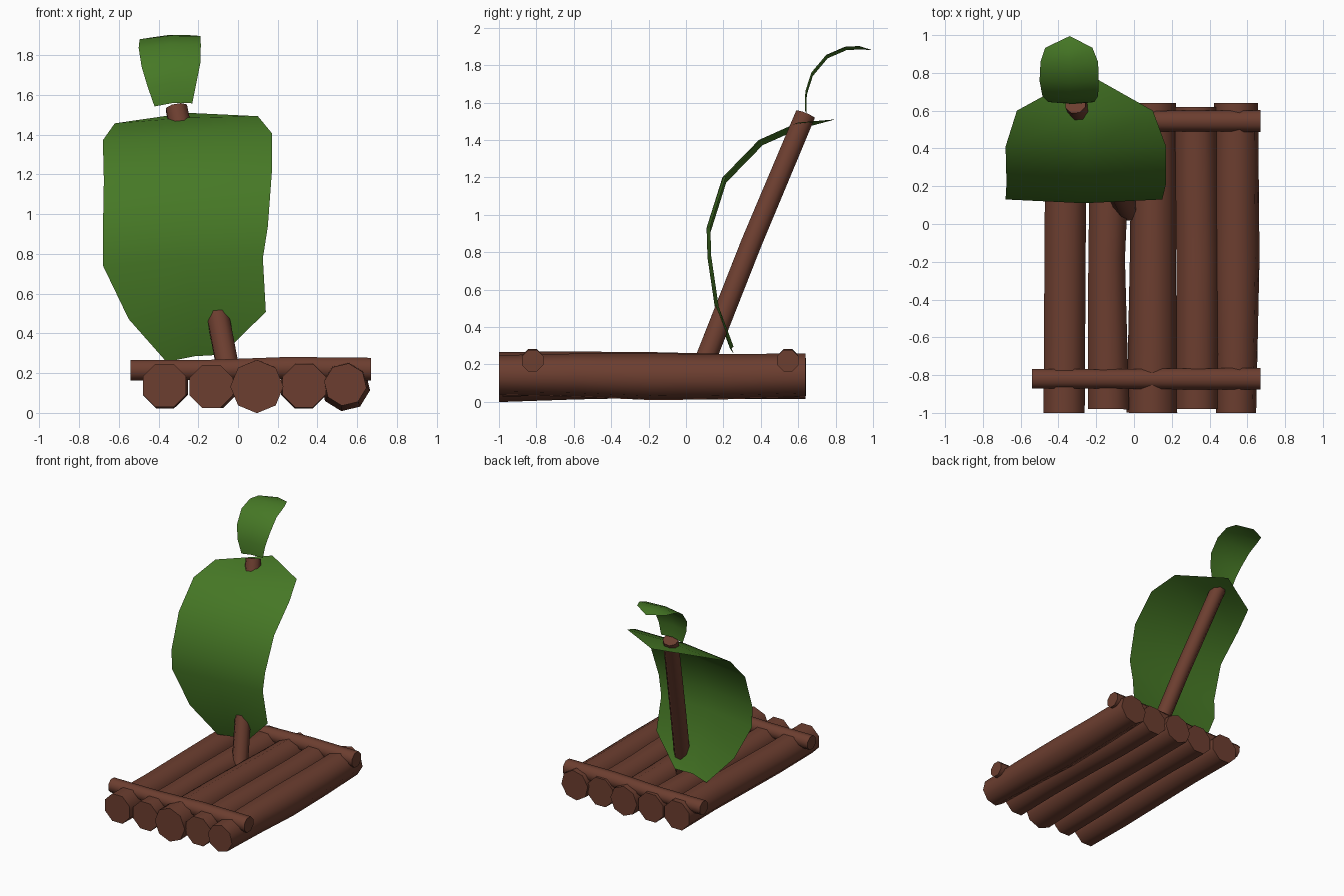
import bpy, bmesh, math
from mathutils import Vector

if "Cube" in bpy.data.objects:
    bpy.data.objects.remove(bpy.data.objects["Cube"])


def material(name, rgb):
    m = bpy.data.materials.new(name)
    m.diffuse_color = (*rgb, 1)
    m.use_nodes = True
    m.node_tree.nodes["Principled BSDF"].inputs["Base Color"].default_value = m.diffuse_color
    return m


WOOD = material("brown wood", (0.15, 0.048, 0.029))
LEAF = material("leaf green", (0.062, 0.19, 0.019))


def finish(name, bm, mat, angle):
    me = bpy.data.meshes.new(name)
    bm.to_mesh(me)
    bm.free()
    me.materials.append(mat)
    ob = bpy.data.objects.new(name, me)
    bpy.context.collection.objects.link(ob)
    bpy.ops.object.select_all(action='DESELECT')
    ob.select_set(True)
    bpy.context.view_layer.objects.active = ob
    bpy.ops.object.shade_smooth_by_angle(angle=math.radians(angle))
    return ob


def log(name, path, side, turn=0.5, sides=8):
    """Capped tube through (x, y, z, radius) stations; rings face along the log."""
    bm = bmesh.new()
    axis = (Vector(path[-1][:3]) - Vector(path[0][:3])).normalized()
    u = Vector(side)
    u = (u - axis * u.dot(axis)).normalized()
    v = axis.cross(u)
    rings = []
    for x, y, z, r in path:
        c = Vector((x, y, z))
        rings.append([bm.verts.new(c + r * (u * math.cos(a) + v * math.sin(a)))
                      for a in (2 * math.pi * (i + turn) / sides for i in range(sides))])
    for a, b in zip(rings, rings[1:]):
        for i in range(sides):
            j = (i + 1) % sides
            bm.faces.new((a[i], a[j], b[j], b[i]))
    bm.faces.new(rings[0][::-1])
    bm.faces.new(rings[-1])
    bmesh.ops.recalc_face_normals(bm, faces=bm.faces)
    return finish(name, bm, WOOD, 50)


def leaf(name, rows, tip, bow, tilt):
    """Curved sheet: rows of (left x, right x, y, z), closed by a pointed tip."""
    bm = bmesh.new()
    grid = []
    for xl, xr, y, z in rows:
        mid = (xl + xr) / 2
        grid.append([bm.verts.new((xl, y + bow, z - tilt)),
                     bm.verts.new((mid, y, z + 0.01)),
                     bm.verts.new((xr, y + bow, z + tilt))])
    for a, b in zip(grid, grid[1:]):
        for i in range(2):
            bm.faces.new((a[i], a[i + 1], b[i + 1], b[i]))
    end = bm.verts.new(tip)
    for i in range(2):
        bm.faces.new((grid[-1][i], grid[-1][i + 1], end))
    return finish(name, bm, LEAF, 60)


# Deck logs: front/back y, x at front, middle, back, radius at front, middle, back
deck = [
    (-1.00, 0.63, (-0.37, -0.365, -0.36), (0.118, 0.118, 0.118), 0.5),
    (-0.98, 0.62, (-0.135, -0.145, -0.12), (0.118, 0.105, 0.118), 0.5),
    (-1.00, 0.64, (0.095, 0.10, 0.105), (0.134, 0.122, 0.118), 0.0),
    (-0.98, 0.62, (0.333, 0.335, 0.325), (0.118, 0.12, 0.118), 0.5),
    (-1.00, 0.64, (0.54, 0.54, 0.54), (0.108, 0.126, 0.118), 0.2),
]
for n, (y0, y1, xs, rs, turn) in enumerate(deck):
    path = []
    for t in (0, 0.25, 0.5, 0.75, 1):
        k, f = (0, t * 2) if t < 0.5 else (1, t * 2 - 1)
        x = xs[k] * (1 - f) + xs[k + 1] * f
        r = rs[k] * (1 - f) + rs[k + 1] * f
        z = 0.138 - 0.006 * math.sin(2 * math.pi * t + n)
        path.append((x, y0 + (y1 - y0) * t, z, r))
    log(f"deck_log_{n + 1}", path, (1, 0, 0), turn)

# Cross bars tying the deck together
for name, y in (("front_cross_bar", -0.82), ("back_cross_bar", 0.545)):
    log(name, [(-0.54, y, 0.215, 0.056), (-0.15, y, 0.216, 0.055),
               (0.25, y, 0.226, 0.06), (0.67, y, 0.22, 0.062)], (0, 1, 0))

# Leaning mast
log("mast", [(-0.035, 0.07, 0.14, 0.06), (-0.17, 0.35, 0.85, 0.06),
             (-0.31, 0.638, 1.535, 0.058)], (1, 0, 0))

# Large leaf sail, bellied forward and curling back at the top
leaf("sail_leaf", [
    (-0.36, -0.08, 0.235, 0.275),
    (-0.55, 0.14, 0.155, 0.49),
    (-0.68, 0.125, 0.115, 0.76),
    (-0.68, 0.15, 0.11, 0.92),
    (-0.675, 0.17, 0.195, 1.19),
    (-0.68, 0.17, 0.39, 1.39),
    (-0.62, 0.10, 0.58, 1.475)],
    (-0.255, 0.80, 1.51), 0.02, 0.018)

# Small leaf pennant above the mast
leaf("pennant_leaf", [
    (-0.42, -0.23, 0.635, 1.55),
    (-0.455, -0.21, 0.638, 1.65),
    (-0.485, -0.19, 0.67, 1.75),
    (-0.50, -0.187, 0.75, 1.845),
    (-0.495, -0.19, 0.85, 1.888),
    (-0.47, -0.22, 0.925, 1.892)],
    (-0.34, 0.995, 1.88), 0.008, 0.008)
